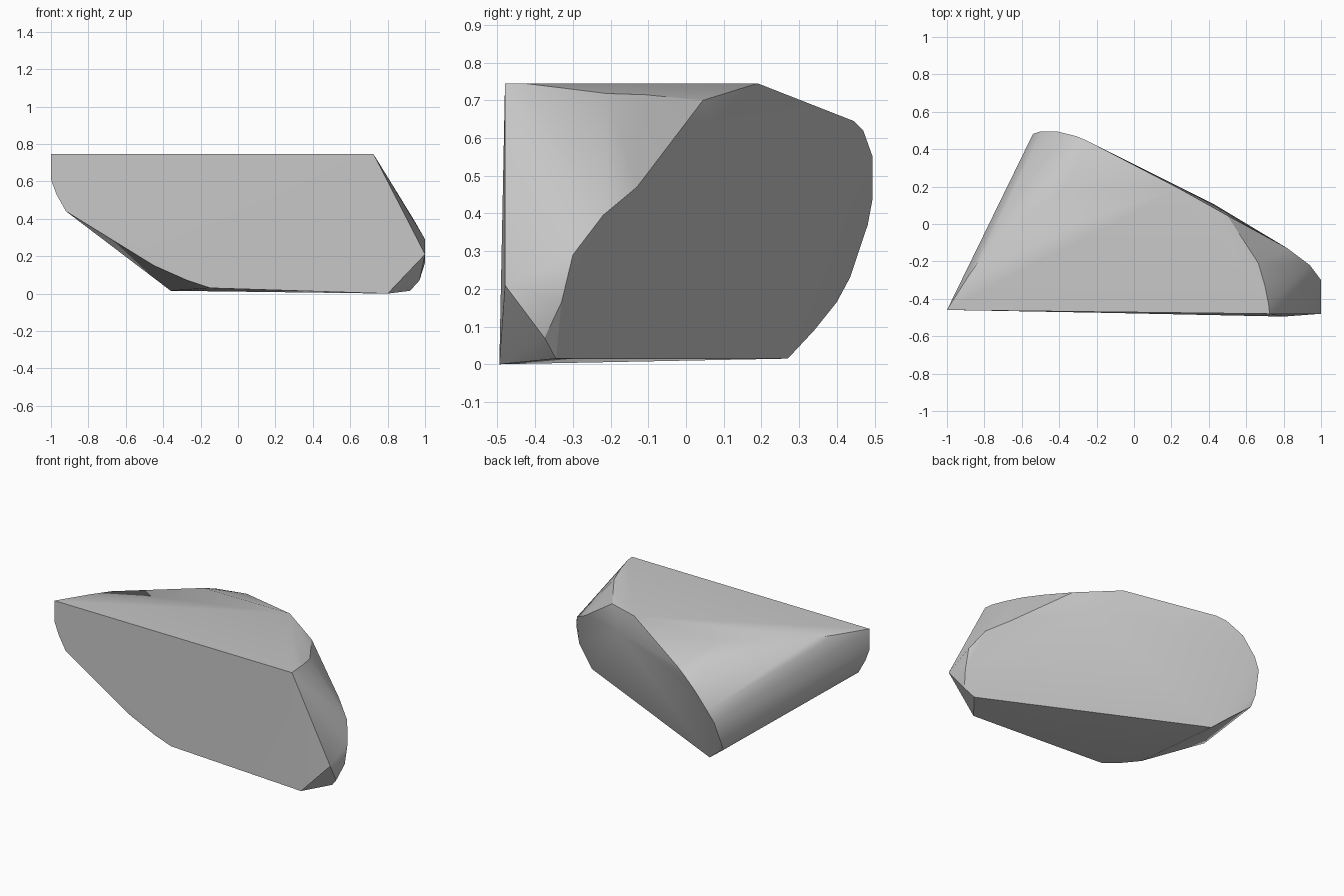
import bpy
import bmesh
from math import radians

cube = bpy.data.objects.get("Cube")
if cube:
    bpy.data.objects.remove(cube, do_unlink=True)

# One plain stone colour
stone = bpy.data.materials.new("stone_grey")
stone.use_nodes = True
grey = (0.57, 0.57, 0.57, 1)
stone.diffuse_color = grey
stone.node_tree.nodes["Principled BSDF"].inputs["Base Color"].default_value = grey

# Rim of the broad front face
front_rim = [(-1, -.46, .745), (.725, -.48, .745), (1, -.48, .21), (.8, -.495, 0),
             (-.15, -.475, .03), (-.27, -.472, .07), (-.45, -.468, .15),
             (-.92, -.46, .44), (-.97, -.46, .53), (-1, -.46, .61)]
# Rim of the flat top and the shoulder that rolls off it
top_rim = [(.72, -.43, .745), (.7, -.33, .733), (.665, -.21, .718), (.6, -.11, .715),
           (.5, .045, .7), (.24, .19, .745), (-.25, .445, .645),
           (-.38, .19, .745), (-.39, .33, .685), (-.5, .08, .745),
           (-.8, -.16, .745), (-.88, -.27, .745)]
# Rim of the sloping back face
back_rim = [(.92, -.345, .015), (.97, -.375, .07), (1, -.33, .165), (1, -.3, .29),
            (.94, -.22, .395), (.82, -.13, .47), (.42, .11, .57),
            (-.31, .47, .62), (-.41, .495, .55), (-.5, .495, .44), (-.54, .482, .37),
            (-.555, .435, .23), (-.55, .4, .165), (-.45, .34, .09), (-.36, .27, .015)]

# Wrap the rims into one chipped boulder
bm = bmesh.new()
for point in front_rim + top_rim + back_rim:
    bm.verts.new(point)
hull = bmesh.ops.convex_hull(bm, input=bm.verts)
loose = {g for g in hull["geom_interior"] + hull["geom_unused"]
         if isinstance(g, bmesh.types.BMVert)}
bmesh.ops.delete(bm, geom=list(loose), context="VERTS")
bmesh.ops.dissolve_limit(bm, angle_limit=radians(1.5), verts=bm.verts, edges=bm.edges)
bmesh.ops.recalc_face_normals(bm, faces=bm.faces)
mesh = bpy.data.meshes.new("boulder")
bm.to_mesh(mesh)
bm.free()
mesh.materials.append(stone)

boulder = bpy.data.objects.new("boulder", mesh)
bpy.context.collection.objects.link(boulder)
bpy.ops.object.select_all(action="DESELECT")
boulder.select_set(True)
bpy.context.view_layer.objects.active = boulder
bpy.ops.object.shade_smooth_by_angle(angle=radians(30))
